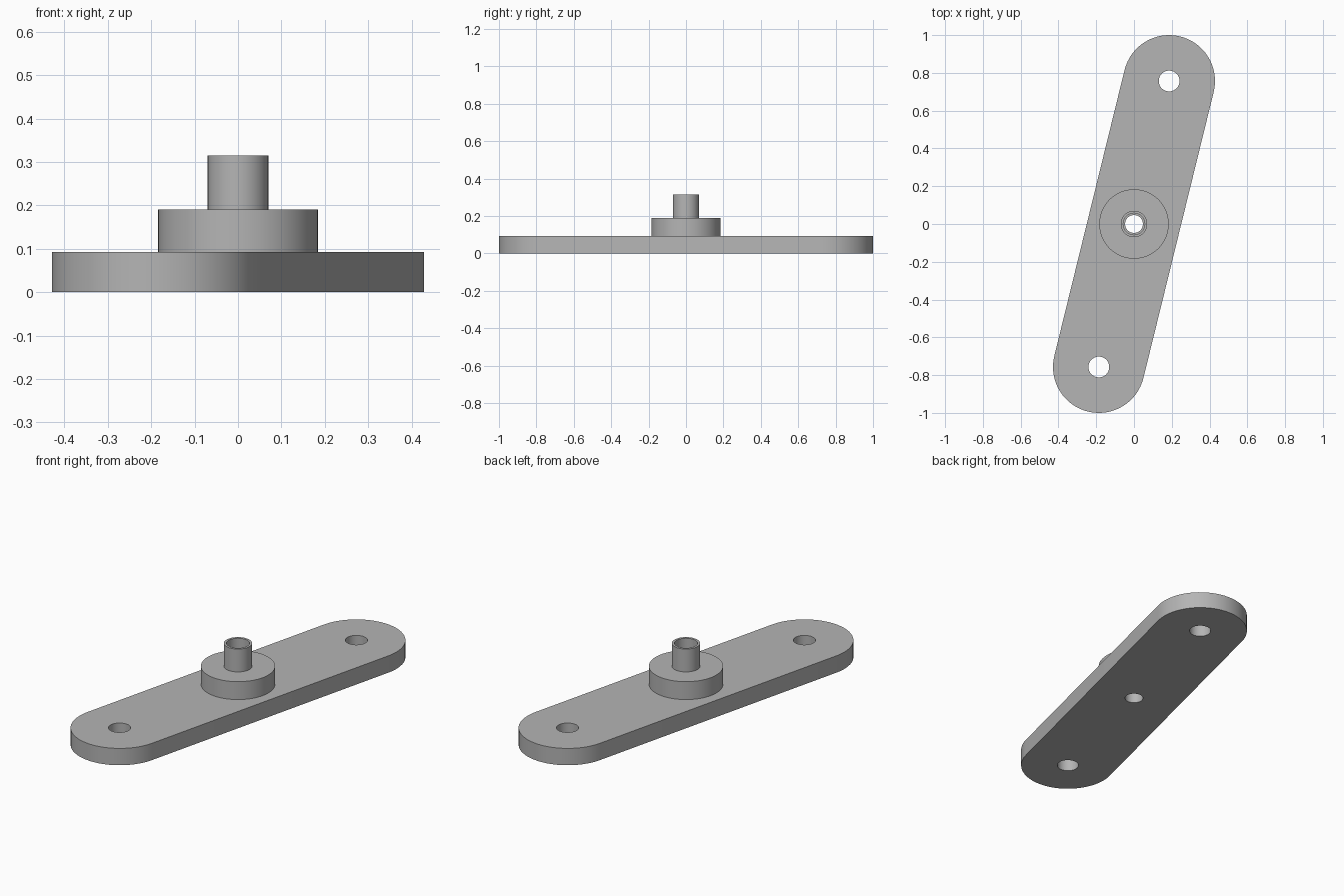
import bpy
import bmesh
from math import cos, sin, pi, atan2, radians
from mathutils import Vector

cube = bpy.data.objects.get("Cube")
if cube:
    bpy.data.objects.remove(cube, do_unlink=True)

SEGS = 64
PLATE_TOP, HUB_TOP, POST_TOP = 0.092, 0.19, 0.315
END_RADIUS, HUB_RADIUS, POST_RADIUS = 0.243, 0.184, 0.07
BORE, COUNTERBORE, BOLT_HOLE = 0.047, 0.057, 0.055
END = Vector((0.186, 0.757))

grey = bpy.data.materials.new("grey metal")
grey.use_nodes = True
color = (0.46, 0.46, 0.46, 1)
grey.diffuse_color = color
grey.node_tree.nodes["Principled BSDF"].inputs["Base Color"].default_value = color


def circle(radius, center=(0, 0)):
    return [(center[0] + radius * cos(2 * pi * i / SEGS),
             center[1] + radius * sin(2 * pi * i / SEGS)) for i in range(SEGS)]


def slot():
    """Outline with two half-round ends."""
    start = atan2(END.y, END.x) - pi / 2
    points = []
    for side, turn in ((1, 0), (-1, pi)):
        for i in range(SEGS // 2 + 1):
            a = start + turn + 2 * pi * i / SEGS
            points.append((side * END.x + END_RADIUS * cos(a),
                           side * END.y + END_RADIUS * sin(a)))
    return points


def loop(bm, points, z):
    verts = [bm.verts.new((x, y, z)) for x, y in points]
    edges = [bm.edges.new((v, verts[i - 1])) for i, v in enumerate(verts)]
    return verts, edges


def bridge(bm, a, b):
    for i in range(len(a)):
        bm.faces.new((a[i - 1], a[i], b[i], b[i - 1]))


def finish(bm, name):
    mesh = bpy.data.meshes.new(name)
    bm.to_mesh(mesh)
    bm.free()
    mesh.materials.append(grey)
    obj = bpy.data.objects.new(name, mesh)
    bpy.context.collection.objects.link(obj)
    bpy.ops.object.select_all(action="DESELECT")
    obj.select_set(True)
    bpy.context.view_layer.objects.active = obj
    bpy.ops.object.shade_smooth_by_angle(angle=radians(30))


# Plate: slanted slot outline with two bolt holes, open where the hub joins
bm = bmesh.new()
bottom_edges, top_edges = [], []
for outline, sign in ((slot(), 1), (circle(BOLT_HOLE, END), -1),
                      (circle(BOLT_HOLE, -END), -1)):
    low, low_edges = loop(bm, outline, 0)
    high, high_edges = loop(bm, outline, PLATE_TOP)
    bottom_edges += low_edges
    top_edges += high_edges
    if sign > 0:
        bridge(bm, low, high)
    else:
        bridge(bm, high, low)
bottom_edges += loop(bm, circle(BORE), 0)[1]
top_edges += loop(bm, circle(HUB_RADIUS), PLATE_TOP)[1]
for edges, up in ((bottom_edges, -1), (top_edges, 1)):
    filled = bmesh.ops.triangle_fill(bm, edges=edges, use_beauty=True,
                                     normal=(0, 0, up))
    for face in filled["geom"]:
        if isinstance(face, bmesh.types.BMFace):
            face.normal_update()
            if face.normal.z * up < 0:
                face.normal_flip()
finish(bm, "mounting_plate")

# Hub and hollow post: turned profile from the plate top, over and down the bore
profile = [(HUB_RADIUS, PLATE_TOP), (HUB_RADIUS, HUB_TOP),
           (POST_RADIUS, HUB_TOP), (POST_RADIUS, POST_TOP),
           (COUNTERBORE, POST_TOP), (COUNTERBORE, HUB_TOP),
           (BORE, HUB_TOP), (BORE, 0)]
bm = bmesh.new()
rings = [loop(bm, circle(r), z)[0] for r, z in profile]
for a, b in zip(rings, rings[1:]):
    bridge(bm, a, b)
finish(bm, "hub_and_post")
